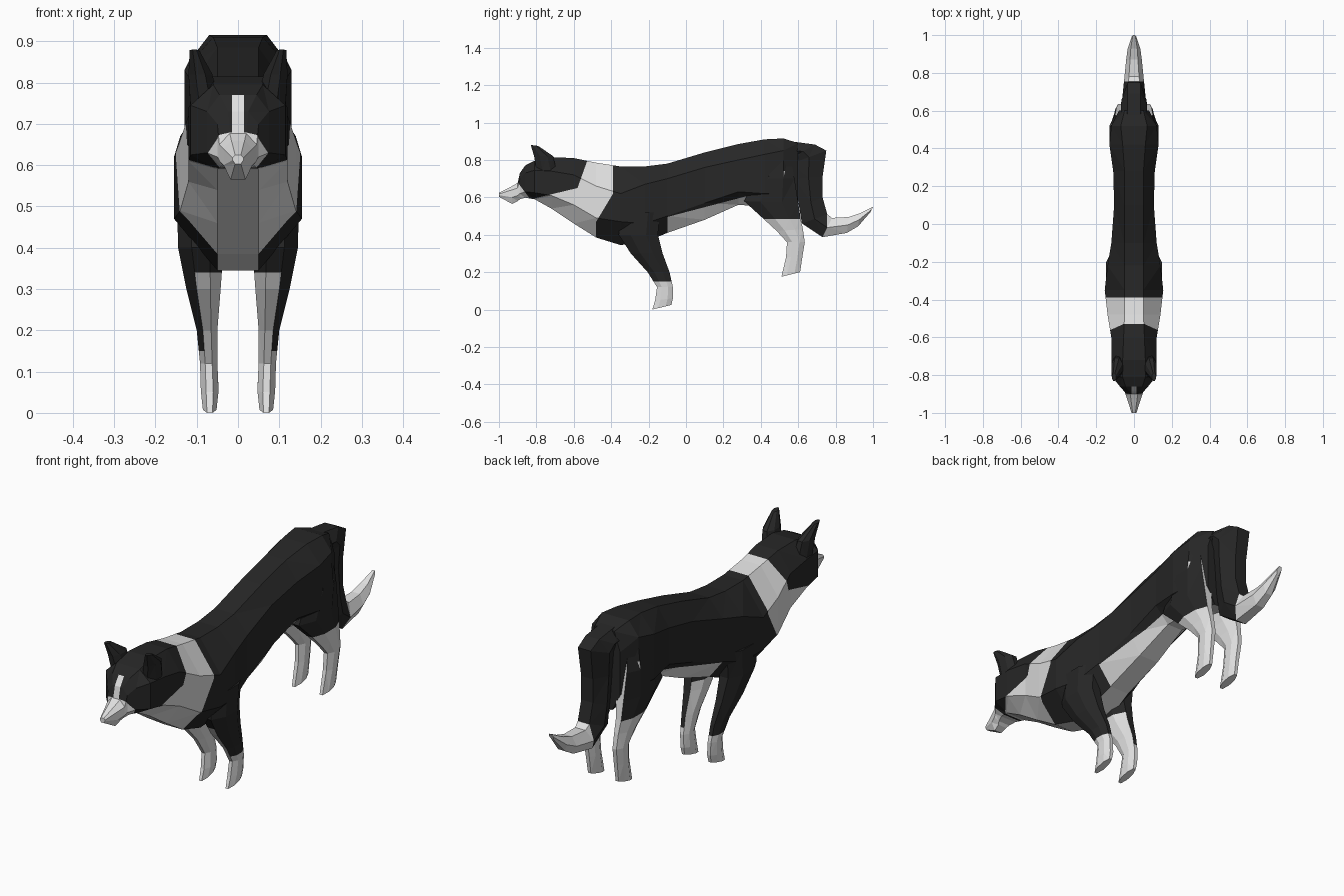
import bpy, bmesh
from mathutils import Vector

if "Cube" in bpy.data.objects:
    bpy.data.objects.remove(bpy.data.objects["Cube"])


def material(name, value):
    m = bpy.data.materials.new(name)
    m.diffuse_color = (value, value, value, 1)
    m.use_nodes = True
    m.node_tree.nodes["Principled BSDF"].inputs["Base Color"].default_value = m.diffuse_color
    return m


BLACK = material("black_fur", 0.02)
WHITE = material("white_fur", 0.75)


def loft(name, rings, cuts, is_white):
    """Skin closed rings, cut along marking lines, colour faces by a rule.
    A cut is (point, normal, region test)."""
    bm = bmesh.new()
    loops = [[bm.verts.new(p) for p in ring] for ring in rings]
    n = len(loops[0])
    for a, b in zip(loops, loops[1:]):
        for i in range(n):
            j = (i + 1) % n
            bm.faces.new((a[i], a[j], b[j], b[i]))
    bm.faces.new(loops[0])
    bm.faces.new(loops[-1])
    bmesh.ops.recalc_face_normals(bm, faces=bm.faces)
    bmesh.ops.triangulate(bm, faces=bm.faces)
    for co, no, region in cuts:
        faces = [f for f in bm.faces if region(f.calc_center_median())]
        geom = set(faces)
        for f in faces:
            geom.update(f.edges)
            geom.update(f.verts)
        bmesh.ops.bisect_plane(bm, geom=list(geom), dist=1e-5, plane_co=co, plane_no=no)
    bm.normal_update()
    for f in bm.faces:
        f.material_index = int(is_white(f.calc_center_median(), f.normal))
    me = bpy.data.meshes.new(name)
    bm.to_mesh(me)
    bm.free()
    me.materials.append(BLACK)
    me.materials.append(WHITE)
    ob = bpy.data.objects.new(name, me)
    bpy.context.collection.objects.link(ob)
    return ob


def line_cut(y0, z0, y1, z1, region):
    """Cut along a line seen from the side."""
    return (Vector((0, y0, z0)), Vector((0, z1 - z0, y0 - y1)).normalized(), region)


def height_cut(z):
    return (Vector((0, 0, z)), Vector((0, 0, 1)), lambda c: True)


def limb_ring(side, z0, z1, x0, x1, y0, y1, k=0.3):
    """Chamfered rectangle; z0 is the front height and z1 the back height."""
    dx, dy = (x1 - x0) * k, (y1 - y0) * k
    pts = [(x0 + dx, y0), (x1 - dx, y0), (x1, y0 + dy), (x1, y1 - dy),
           (x1 - dx, y1), (x0 + dx, y1), (x0, y1 - dy), (x0, y0 + dy)]
    return [(side * x, y, z0 + (z1 - z0) * (y - y0) / (y1 - y0)) for x, y in pts]


# Body, neck and head: y, top, upper side, lower side, bottom, then half widths
sections = [
    (0.60, .890, .80, .60, .52, .05, .08, .04),
    (0.52, .915, .85, .62, .54, .07, .12, .05),
    (0.42, .910, .83, .62, .55, .06, .13, .05),
    (0.28, .885, .80, .63, .56, .05, .11, .04),
    (0.10, .840, .76, .57, .48, .05, .105, .05),
    (-.10, .780, .70, .50, .41, .05, .12, .05),
    (-.22, .765, .67, .46, .36, .05, .14, .06),
    (-.35, .765, .62, .47, .345, .05, .155, .05),
    (-.48, .785, .66, .49, .385, .05, .14, .05),
    (-.60, .810, .72, .56, .46, .055, .12, .05),
    (-.72, .815, .74, .61, .54, .06, .12, .05),
    (-.81, .795, .745, .625, .59, .06, .115, .05),
    (-.86, .770, .73, .63, .598, .045, .075, .04),
    (-.888, .73, .70, .62, .59, .025, .05, .03),
    (-.90, .677, .65, .61, .58, .02, .045, .022),
    (-.93, .660, .64, .60, .565, .016, .035, .018),
    (-1.0, .625, .618, .612, .603, .007, .013, .007),
]
body_rings = [[(t, y, zt), (w, y, zu), (w, y, zl), (b, y, zb),
               (-b, y, zb), (-w, y, zl), (-w, y, zu), (-t, y, zt)]
              for y, zt, zu, zl, zb, t, w, b in sections]


def neck(c):
    return -.75 < c.y < -.2


def face(c):
    return c.y < -.8


body_cuts = [
    line_cut(-.53, .79, -.58, .65, neck),
    line_cut(-.58, .65, -.83, .59, lambda c: -.86 < c.y < -.5),
    line_cut(-.39, .77, -.39, .62, neck),
    line_cut(-.39, .62, -.48, .47, neck),
    line_cut(-.48, .47, -.48, .38, neck),
    line_cut(-.12, .49, .30, .60, lambda c: -.2 < c.y < .4),
    line_cut(-.90, .68, -.84, .60, face),
    (Vector((.014, 0, 0)), Vector((1, 0, 0)), face),
    (Vector((-.014, 0, 0)), Vector((1, 0, 0)), face),
]


def body_white(c, n):
    if c.y < -.83:                       # muzzle and blaze
        muzzle = c.y < -.90 + (.68 - c.z) * .75
        return muzzle or (abs(c.x) < .014 and .6 < c.z < .775)
    front = -.58 + (c.z - .65) * .36 if c.z > .65 else -.58 - (.65 - c.z) * 4.17
    if c.z > .62:
        back = -.39
    elif c.z > .47:
        back = -.39 - (.62 - c.z) * .6
    else:
        back = -.48
    if front < c.y < back:               # collar
        return True
    if n.z < -.7 and abs(c.x) < .05 and c.y > -.75:   # chest and belly centre
        return True
    return -.11 < c.y < .36 and c.z < .49 + (c.y + .12) * .262   # belly sides


loft("body", body_rings, body_cuts, body_white)

# Legs and ears: front height, back height, x range, y range
front_leg = [
    (.52, .52, .04, .148, -.35, -.14), (.40, .40, .035, .145, -.36, -.15),
    (.30, .30, .042, .125, -.295, -.125), (.20, .20, .05, .10, -.205, -.088),
    (.12, .12, .05, .092, -.155, -.07), (.05, .06, .047, .09, -.165, -.07),
    (0.0, .025, .052, .085, -.18, -.078)]
hind_leg = [
    (.85, .85, .03, .115, .44, .555), (.70, .70, .03, .13, .38, .58),
    (.58, .57, .03, .125, .31, .60), (.48, .49, .045, .115, .42, .612),
    (.42, .43, .05, .105, .485, .625), (.36, .36, .05, .10, .54, .635),
    (.28, .28, .05, .095, .535, .622), (.175, .20, .053, .09, .51, .61)]
ear = [
    (.75, .73, .045, .115, -.80, -.69), (.82, .82, .062, .12, -.812, -.71),
    (.88, .875, .094, .117, -.83, -.79)]

for label, s in (("left", 1), ("right", -1)):
    def front_white(c, n, s=s):
        return c.z < .15 or (c.z < .34 and (n.y < -.45 or n.x * s < -.5))

    def hind_white(c, n, s=s):
        return c.z < .485 or (c.z < .74 and n.y > .5) or (c.z < .62 and n.x * s < -.5)

    loft(label + "_front_leg", [limb_ring(s, *r) for r in front_leg],
         [height_cut(.15), height_cut(.34)], front_white)
    loft(label + "_hind_leg", [limb_ring(s, *r) for r in hind_leg],
         [height_cut(.485), height_cut(.62), height_cut(.74)], hind_white)
    loft(label + "_ear", [limb_ring(s, *r) for r in ear], [], lambda c, n: False)

# Tail: under edge (y, z), upper edge (y, z), half width
tail = [
    (.48, .80, .52, .905, .07), (.56, .81, .69, .882, .07),
    (.565, .78, .75, .85, .066), (.58, .70, .73, .71, .06),
    (.605, .55, .73, .60, .06), (.62, .46, .755, .51, .06),
    (.73, .387, .78, .49, .053), (.86, .41, .87, .495, .042),
    (.92, .445, .93, .515, .034), (.985, .52, 1.0, .55, .012)]
tail_rings = []
for ya, za, yb, zb, w in tail:
    my, mz = (ya + yb) / 2, (za + zb) / 2
    tail_rings.append([(.5 * w, ya, za), (w, my, mz), (.5 * w, yb, zb),
                       (-.5 * w, yb, zb), (-w, my, mz), (-.5 * w, ya, za)])
loft("tail", tail_rings, [], lambda c, n: c.y > .755 and c.z < .56)
